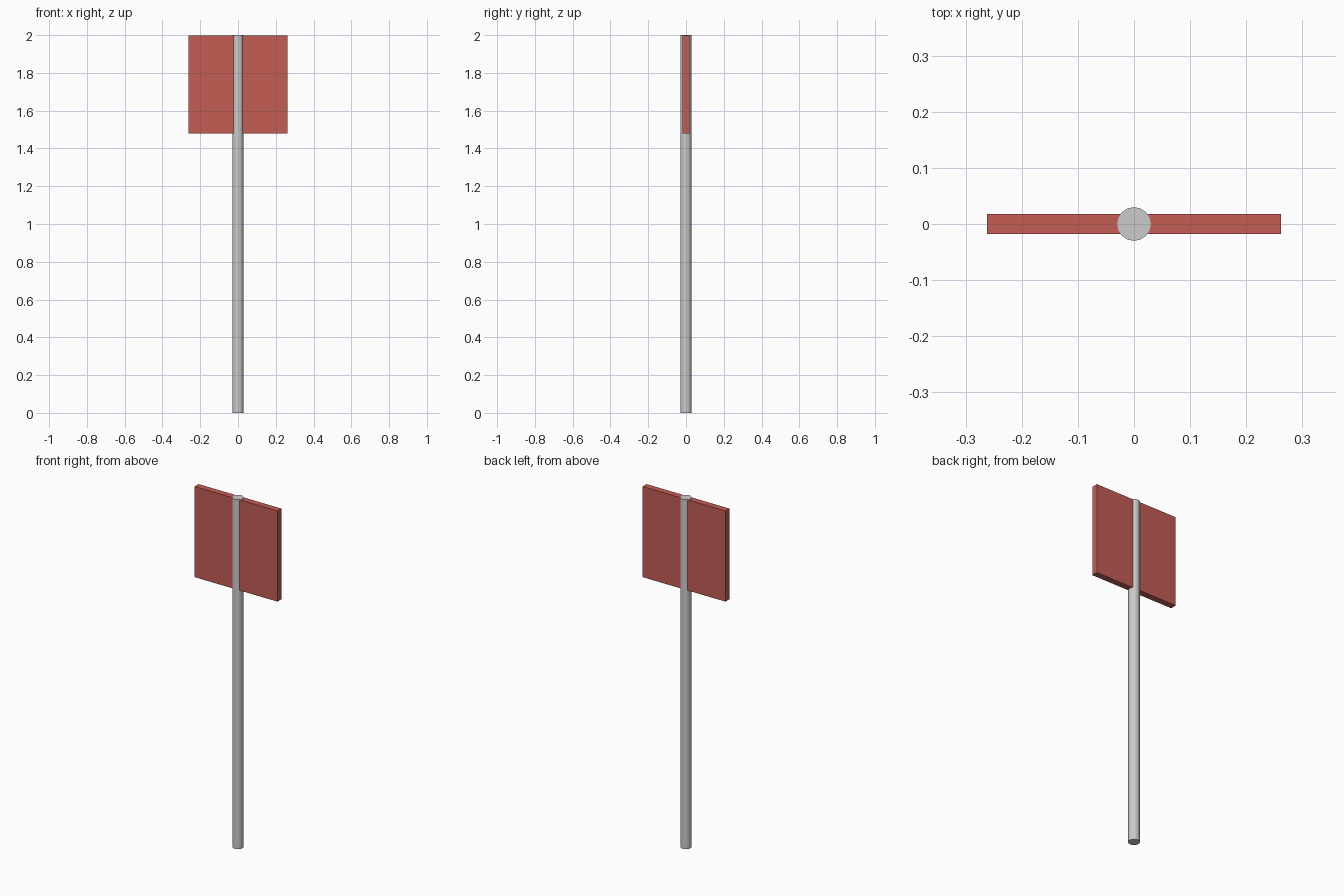
import bpy
import math

if "Cube" in bpy.data.objects:
    bpy.data.objects.remove(bpy.data.objects["Cube"])


def tint(obj, name, rgba):
    mat = bpy.data.materials.new(name)
    mat.diffuse_color = rgba
    mat.use_nodes = True
    mat.node_tree.nodes["Principled BSDF"].inputs["Base Color"].default_value = mat.diffuse_color
    obj.data.materials.append(mat)


# Round post, full height
bpy.ops.mesh.primitive_cylinder_add(vertices=16, radius=0.03, depth=2.0, location=(0, 0, 1.0))
post = bpy.context.object
post.name = "post"
bpy.ops.object.shade_smooth_by_angle(angle=math.radians(40))

# Square sign panel centred on the post, its top just under the post cap
bottom, top = 1.48, 1.999
bpy.ops.mesh.primitive_cube_add(size=1, location=(0, 0, (bottom + top) / 2))
panel = bpy.context.object
panel.name = "sign_panel"
panel.scale = (0.524, 0.036, top - bottom)
bpy.ops.object.transform_apply(location=False, rotation=False, scale=True)
tint(panel, "red_paint", (0.55, 0.11, 0.09, 1))
